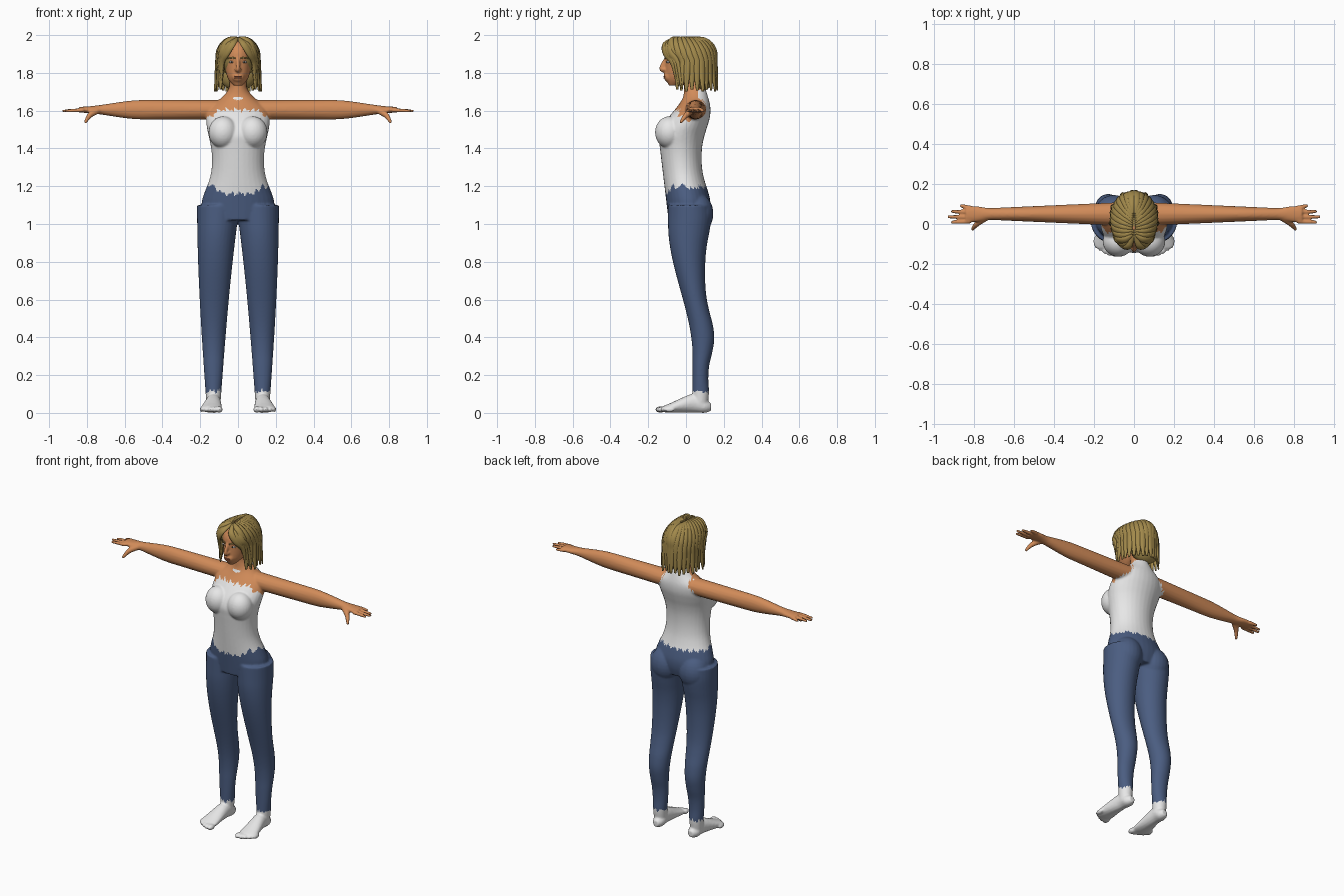
import bpy, bmesh
from math import sin, cos, exp, pi, radians
from mathutils import Vector, Matrix

cube = bpy.data.objects.get("Cube")
if cube:
    bpy.data.objects.remove(cube)

X, Y, Z = Vector((1, 0, 0)), Vector((0, 1, 0)), Vector((0, 0, 1))


def material(name, *color):
    mat = bpy.data.materials.new(name)
    mat.use_nodes = True
    mat.diffuse_color = (*color, 1)
    shader = next(n for n in mat.node_tree.nodes if n.type == 'BSDF_PRINCIPLED')
    shader.inputs["Base Color"].default_value = (*color, 1)
    shader.inputs["Roughness"].default_value = .7
    return mat


skin = material("skin", .64, .26, .1)
white = material("white cloth", .8, .8, .8)
denim = material("denim blue", .07, .11, .22)
blonde = material("blonde hair", .36, .25, .07)
lip_brown = material("lip brown", .33, .1, .05)
dark = material("dark iris", .06, .04, .02)


def bump(value, middle, spread):
    return exp(-((value - middle) / spread) ** 2)


def ease(value, start, end):
    t = min(1, max(0, (value - start) / (end - start)))
    return t * t * (3 - 2 * t)


def mix(a, b, t):
    return a + (b - a) * t


def steps(start, end, count):
    return [mix(start, end, i / (count - 1)) for i in range(count)]


def smooth_path(points, count=4):
    """Catmull-Rom curve through tuples of any length."""
    path = []
    last = len(points) - 1
    for i in range(last):
        near = points[max(i - 1, 0)], points[i], points[i + 1], points[min(i + 2, last)]
        for k in range(count):
            t = k / count
            path.append([q + t * (r - p) / 2 + t * t * (2 * p - 5 * q + 4 * r - s) / 2
                         + t ** 3 * (3 * q - p - 3 * r + s) / 2 for p, q, r, s in zip(*near)])
    return path + [list(points[last])]


def tube(bm, points, ref=Y, axis=None, hub=None, side=1, sides=16):
    """Loft ellipses along (x, y, z, width, depth); ref or hub sets the depth direction."""
    path = smooth_path(points)
    mids = [Vector((x * side, y, z)) for x, y, z, width, depth in path]
    rings = []
    for i, (mid, row) in enumerate(zip(mids, path)):
        along = axis or (mids[min(i + 1, len(mids) - 1)] - mids[max(i - 1, 0)]).normalized()
        u = along.cross(mid - hub if hub else ref).normalized()
        v = u.cross(along)
        angles = [2 * pi * k / sides for k in range(sides)]
        rings.append([bm.verts.new(mid + u * row[3] * cos(a) + v * row[4] * sin(a)) for a in angles])
    for low, high in zip(rings, rings[1:]):
        for k in range(sides):
            j = (k + 1) % sides
            bm.faces.new((low[k], low[j], high[j], high[k]))
    bm.faces.new(rings[0])
    bm.faces.new(rings[-1])


def stack(bm, rows, side=1):
    """Loft upward from rows of (z, x centre, half width, front y, back y)."""
    points = [(x, (front + back) / 2, z, width, (back - front) / 2) for z, x, width, front, back in rows]
    tube(bm, points, axis=Z, side=side, sides=32)


def blob(bm, center, size):
    place = Matrix.Translation(center) @ Matrix.Diagonal((*size, 1))
    bmesh.ops.create_uvsphere(bm, u_segments=24, v_segments=16, radius=1, matrix=place)


def finish(bm, name, mat):
    bmesh.ops.recalc_face_normals(bm, faces=bm.faces)
    mesh = bpy.data.meshes.new(name)
    bm.to_mesh(mesh)
    bm.free()
    mesh.materials.append(mat)
    mesh.polygons.foreach_set("use_smooth", [True] * len(mesh.polygons))
    part = bpy.data.objects.new(name, mesh)
    bpy.context.scene.collection.objects.link(part)
    return part


def torso_row(z):
    width = .135 + .058 * bump(z, 1.1, .12) + .033 * bump(z, 1.55, .12)
    front = mix(.09 + .12 * (z - 1), .01, ease(z, 1.45, 1.7))
    back = .08 + .05 * bump(z, 1.1, .13) + .05 * bump(z, 1.6, .13)
    return z, 0, mix(width, .048, ease(z, 1.6, 1.72)), -front, back


def leg_row(z):
    front = .035 - .13 * ease(z, .3, 1)
    back = .1 + .02 * bump(z, .1, .1) + .05 * bump(z, .4, .16) + .035 * bump(z, 1.05, .15)
    return z, .13 - .02 * z ** 3, .034 + .072 * z, front, back


def arm_row(x):
    width = .062 - .045 * x + .022 * bump(x, .82, .05)
    return x, .05, 1.605, width, .052 - .037 * ease(x, .5, .85)


# Torso, neck and head
bm = bmesh.new()
stack(bm, [torso_row(z) for z in steps(1.02, 1.82, 17)])
blob(bm, (0, 0, 1.885), (.077, .112, .1))
stack(bm, [(1.732, 0, .022, -.09, -.04), (1.78, 0, .058, -.107, .05), (1.88, 0, .075, -.108, .1)])
blob(bm, (0, -.09, 1.78), (.034, .028, .03))
tube(bm, [(0, -.1, 1.88, .008, .012), (0, -.129, 1.824, .012, .014), (0, -.11, 1.81, .01, .01)])

for s in (1, -1):
    # Nostril, ear, chest and seat
    blob(bm, (s * .011, -.115, 1.817), (.009, .012, .008))
    blob(bm, (s * .085, 0, 1.845), (.016, .02, .03))
    blob(bm, (s * .078, -.088, 1.485), (.078, .076, .085))
    blob(bm, (s * .1, .055, 1.055), (.095, .09, .11))
    # Leg and arm
    stack(bm, [leg_row(z) for z in steps(.04, 1.1, 16)], side=s)
    tube(bm, [arm_row(x) for x in steps(.1, .84, 14)], ref=Z, axis=X, side=s)
    # Foot and toes
    tube(bm, [(.125, .133, .032, .018, .02), (.127, .1, .036, .037, .036), (.13, .04, .052, .04, .05),
              (.14, -.08, .027, .056, .026), (.14, -.12, .02, .054, .016)], ref=Z, axis=-Y, side=s)
    for k in range(5):
        blob(bm, (s * (.1 + .023 * k), .003 * k * k - .135, .018), (.019 - .002 * k, .028, .017 - .001 * k))
    # Fingers and thumb
    for k in range(4):
        reach = .93 - .015 * (k - 2) ** 2
        tube(bm, [(.82, .083 - .024 * k, 1.603, .011, .012),
                  (reach, .092 - .028 * k, 1.598, .008, .008)], ref=Z, side=s)
    tube(bm, [(.745, .03, 1.6, .018, .018), (.785, 0, 1.575, .014, .015),
              (.81, -.03, 1.535, .008, .008)], ref=Z, side=s)

# Fuse the parts into one skin
body = finish(bm, "body", skin)
fuse = body.modifiers.new("fuse", 'REMESH')
fuse.mode = 'VOXEL'
fuse.voxel_size = .006
soften = body.modifiers.new("soften", 'SMOOTH')
soften.factor = .5
soften.iterations = 4
fused = bpy.data.meshes.new_from_object(body.evaluated_get(bpy.context.evaluated_depsgraph_get()))
body.modifiers.clear()
body.data = fused
fused.materials.clear()
for mat in (skin, white, denim):
    fused.materials.append(mat)


def garment(spot):
    """Ragged cloth edges: skin, white cloth or denim slot."""
    out, y, z = abs(spot.x), spot.y, spot.z
    jag = .007 * (sin(spot.x * 140 + y * 60) + sin(out * 310 - y * 170))
    waist = 1.16 + .04 * ease(out, .07, .14) if y < 0 else 1.195
    if z < .115 + jag:
        return 1
    if z < waist + jag:
        return 2
    back_panel = y > .065 and z < 1.71 and out < .095 + jag + max(0, 1.62 - z)
    front_panel = out < .175 and z < 1.605 - max(0, out - .1) * .8 + jag
    collar_patch = out < .03 and y < .03 and abs(z - 1.664) < .01 - out / 4
    return int(back_panel or front_panel or collar_patch)


for face in fused.polygons:
    face.material_index = garment(face.center)
    face.use_smooth = True

# Hair mass over the skull and down the neck
bm = bmesh.new()
blob(bm, (0, .02, 1.88), (.1, .122, .108))
blob(bm, (0, .09, 1.8), (.105, .058, .095))

# Hair locks arching from the parting, then falling
hub = Vector((0, .03, 1.86))
count = 11
for s in (1, -1):
    for i, f in enumerate(steps(0, 1, count)):
        turn = radians(mix(54, 176, f))
        wave = .005 * (i % 3 - 1)
        lock = []
        for t in steps(0, 1, 9):
            dome = min(t * 2, 1) * pi / 2
            drop = max(0, t * 2 - 1)
            spread = .107 * sin(dome) + (.013 + wave) * drop
            part = mix(-.085, .02, f) * cos(dome)
            width = .007 + .017 * sin(pi * t ** .8)
            lock.append((spread * sin(turn) + .008 * cos(dome),
                         .03 + part - (spread + .016 * sin(dome)) * cos(turn),
                         1.866 + .122 * cos(dome) - (.16 + wave) * drop, width, width * .6))
        tube(bm, lock, hub=hub, side=s, sides=10)
    # Swept fringe and face-framing strands
    for g in steps(0, .026, 3):
        tube(bm, [(.004, g - .055, 1.984, .01, .007), (.028 + g, g - .112, 1.955, .018, .01),
                  (.06 + g, g - .108, 1.905, .02, .011), (.085 + g / 2, g - .07, 1.85, .015, .01),
                  (.088 + g, g - .05, 1.745 - g, .004, .004)], hub=hub, side=s, sides=10)
finish(bm, "hair", blonde)

# Eyebrows, eyes and lips
brows, eyes, irises, lips = (bmesh.new() for part in range(4))
for s in (1, -1):
    tube(brows, [(.014, -.111, 1.876, .004, .003), (.036, -.1, 1.881, .004, .003),
                 (.056, -.078, 1.875, .002, .002)], side=s, sides=8)
    blob(eyes, (s * .033, -.094, 1.857), (.014, .009, .006))
    blob(irises, (s * .033, -.1, 1.857), (.005, .005, .005))
for z in (1.773, 1.781):
    blob(lips, (0, -.111, z), (.02, .009, .004))
finish(brows, "eyebrows", blonde)
finish(eyes, "eyes", white)
finish(irises, "irises", dark)
finish(lips, "lips", lip_brown)
